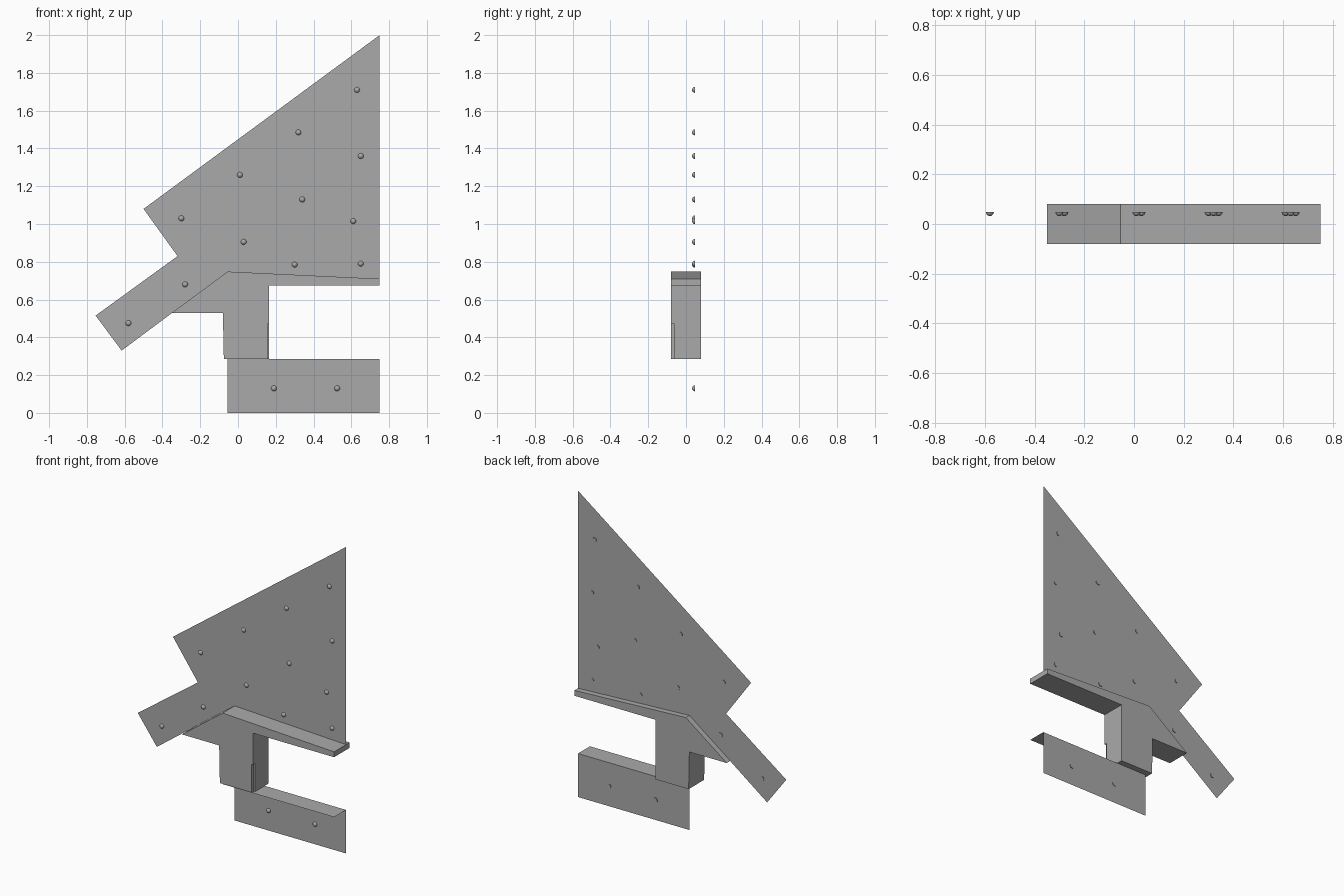
import bpy, bmesh, math
from mathutils import Matrix, Vector

cube = bpy.data.objects.get("Cube")
if cube:
    bpy.data.objects.remove(cube, do_unlink=True)

GREY = (0.4, 0.4, 0.4, 1)
metal = bpy.data.materials.new("grey metal")
metal.use_nodes = True
metal.diffuse_color = GREY
metal.node_tree.nodes["Principled BSDF"].inputs["Base Color"].default_value = GREY

SHEET_Y = 0.043
FRONT, BACK = -0.08, 0.08


def finish(name, bm):
    mesh = bpy.data.meshes.new(name)
    bm.to_mesh(mesh)
    bm.free()
    mesh.materials.append(metal)
    obj = bpy.data.objects.new(name, mesh)
    bpy.context.collection.objects.link(obj)
    return obj


def profile(name, points, y, depth=0):
    """Flat outline in the XZ plane, optionally extruded towards +y."""
    bm = bmesh.new()
    face = bm.faces.new([bm.verts.new((x, y, z)) for x, z in points])
    if depth:
        grown = bmesh.ops.extrude_face_region(bm, geom=[face])["geom"]
        verts = [v for v in grown if isinstance(v, bmesh.types.BMVert)]
        bmesh.ops.translate(bm, verts=verts, vec=(0, depth, 0))
        bmesh.ops.recalc_face_normals(bm, faces=bm.faces)
    return finish(name, bm)


# Large slanted sheet with its narrow tail
profile("slanted_sheet", [(-0.616, 0.33), (-0.055, 0.748), (0.75, 0.71), (0.75, 2.0),
                          (-0.5, 1.08), (-0.32, 0.83), (-0.754, 0.515)], SHEET_Y)

# Solid bracket: sloping top, beam to the left, short post
bracket = profile("bracket", [(-0.35, 0.53), (-0.08, 0.53), (-0.075, 0.286), (0.165, 0.286),
                              (0.165, 0.675), (0.75, 0.675), (0.75, 0.71), (-0.055, 0.748)],
                  FRONT, BACK - FRONT)

# Small notch in the front corner of the post
cutter = profile("notch_cutter", [(0.155, 0.2), (0.2, 0.2), (0.2, 0.47), (0.155, 0.47)],
                 FRONT - 0.02, 0.038)
cutter.hide_render = True
cutter.hide_viewport = True
cut = bracket.modifiers.new("notch", "BOOLEAN")
cut.operation = "DIFFERENCE"
cut.solver = "EXACT"
cut.object = cutter

# Lower sheet with a flange folded forward along its top
bm = bmesh.new()
rows = [[bm.verts.new((x, y, z)) for x in (-0.055, 0.75)]
        for y, z in ((SHEET_Y, 0), (SHEET_Y, 0.284), (FRONT, 0.284))]
for a, b in zip(rows, rows[1:]):
    bm.faces.new((a[0], a[1], b[1], b[0]))
finish("lower_sheet", bm)

# Domed rivets
RIVETS = [(-0.3, 1.03), (0.01, 1.26), (0.32, 1.485), (0.63, 1.71),
          (0.03, 0.905), (0.34, 1.13), (0.65, 1.36), (-0.28, 0.68), (-0.58, 0.475),
          (0.3, 0.785), (0.61, 1.015), (0.65, 0.79), (0.19, 0.13), (0.525, 0.13)]
bm = bmesh.new()
turn = Matrix.Rotation(math.pi / 2, 4, "X")
for x, z in RIVETS:
    place = Matrix.Translation((x, SHEET_Y + 0.005, z)) @ turn
    bmesh.ops.create_uvsphere(bm, u_segments=12, v_segments=8, radius=0.016, matrix=place)
bmesh.ops.bisect_plane(bm, geom=bm.verts[:] + bm.edges[:] + bm.faces[:], dist=1e-5,
                       plane_co=Vector((0, SHEET_Y + 0.005, 0)), plane_no=Vector((0, 1, 0)),
                       clear_outer=True)
bmesh.ops.holes_fill(bm, edges=[e for e in bm.edges if e.is_boundary], sides=0)
rivets = finish("rivets", bm)
bpy.ops.object.select_all(action="DESELECT")
rivets.select_set(True)
bpy.context.view_layer.objects.active = rivets
bpy.ops.object.shade_smooth_by_angle(angle=math.radians(40))
